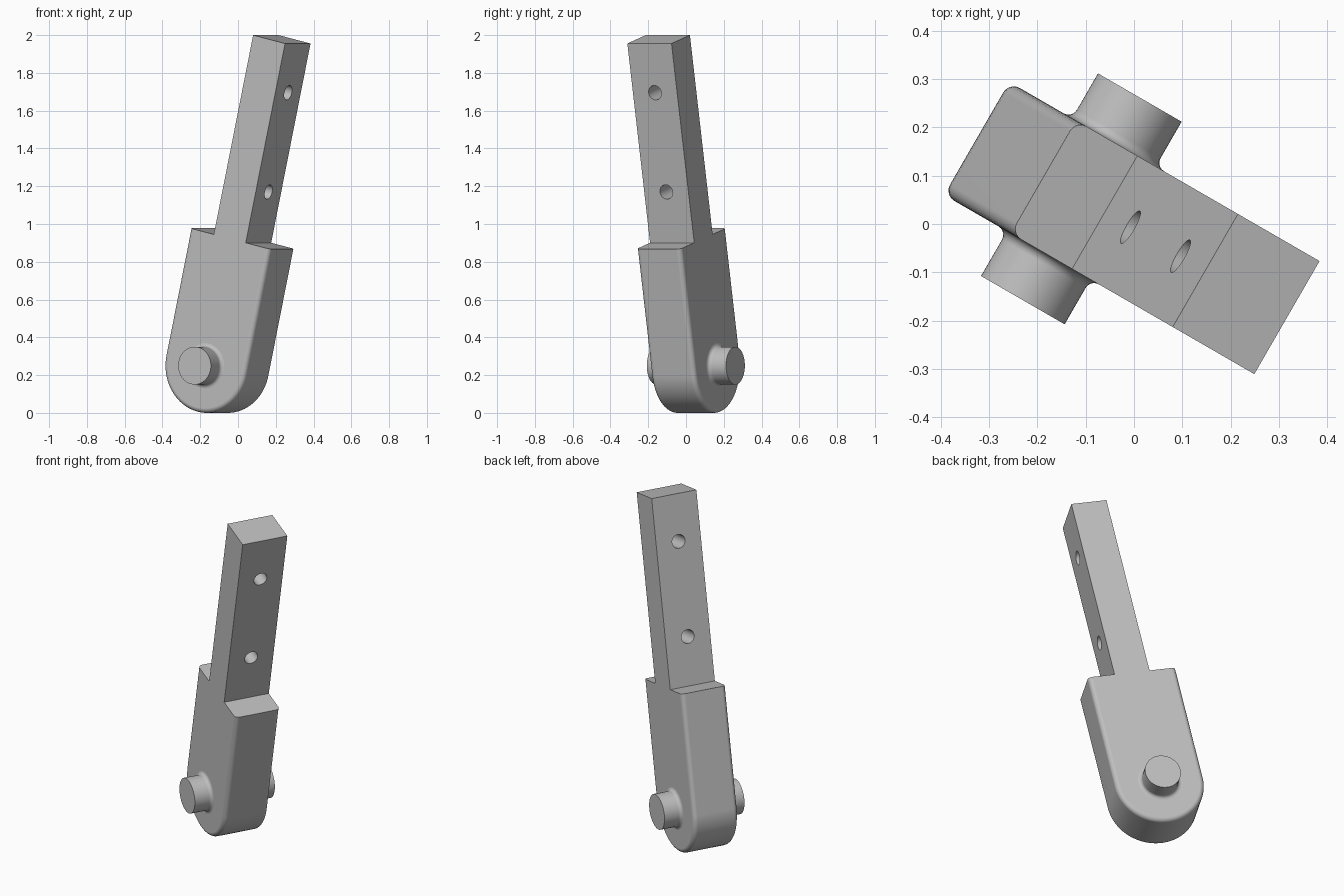
import bpy, bmesh
from math import sin, cos, pi, radians
from mathutils import Matrix

if "Cube" in bpy.data.objects:
    bpy.data.objects.remove(bpy.data.objects["Cube"], do_unlink=True)

# Main sizes, in the part's own frame: origin at the pin, z along the bar
R, SHOULDER, TOP = 0.25, 0.69, 1.772
HALF_BAR, HALF_THICK = 0.1, 0.135
PIN_R, PIN_HALF, FLARE = 0.1, 0.242, 0.02
FRAME = (Matrix.Translation((-0.109, 0.052, 0.25))
         @ Matrix.Rotation(radians(-30), 4, 'Z')
         @ Matrix.Rotation(radians(12.84), 4, 'Y'))

grey = bpy.data.materials.new("plain grey")
grey.use_nodes = True
colour = (0.52, 0.52, 0.52, 1)
grey.diffuse_color = colour
grey.node_tree.nodes["Principled BSDF"].inputs["Base Color"].default_value = colour


def make_object(name, bm):
    bmesh.ops.recalc_face_normals(bm, faces=bm.faces[:])
    mesh = bpy.data.meshes.new(name)
    bm.to_mesh(mesh)
    bm.free()
    mesh.materials.append(grey)
    obj = bpy.data.objects.new(name, mesh)
    bpy.context.collection.objects.link(obj)
    obj.matrix_world = FRAME
    return obj


def activate(obj):
    bpy.ops.object.select_all(action='DESELECT')
    obj.select_set(True)
    bpy.context.view_layer.objects.active = obj


# Lever body: round foot, square shoulders and a narrow bar, extruded
outline = [(HALF_BAR, TOP), (-HALF_BAR, TOP), (-HALF_BAR, SHOULDER), (-R, SHOULDER)]
outline += [(-R * cos(pi * i / 40), -R * sin(pi * i / 40)) for i in range(41)]
outline += [(R, SHOULDER), (HALF_BAR, SHOULDER)]
bm = bmesh.new()
face = bm.faces.new([bm.verts.new((x, -HALF_THICK, z)) for x, z in outline])
ext = bmesh.ops.extrude_face_region(bm, geom=[face])
bmesh.ops.translate(bm, vec=(0, 2 * HALF_THICK, 0),
                    verts=[g for g in ext["geom"] if isinstance(g, bmesh.types.BMVert)])


def is_foot_rim(edge):
    a, b = (v.co for v in edge.verts)
    return (abs(a.y - b.y) < 1e-4 and max(a.z, b.z) < SHOULDER + 1e-4
            and min(a.z, b.z) < SHOULDER - 1e-4)


bmesh.ops.bevel(bm, geom=[e for e in bm.edges if is_foot_rim(e)], offset=0.025,
                offset_type='OFFSET', segments=5, profile=0.5, affect='EDGES')
lever = make_object("lever_body", bm)

# Two holes through the bar
bm = bmesh.new()
for z in (0.966, 1.505):
    bmesh.ops.create_cone(bm, cap_ends=True, segments=32, radius1=0.039, radius2=0.039,
                          depth=0.4, matrix=Matrix.Translation((0, 0, z))
                          @ Matrix.Rotation(pi / 2, 4, 'Y'))
cutter = make_object("hole_cutter", bm)
cutter.hide_render = True
bpy.context.view_layer.update()
activate(lever)
cut = lever.modifiers.new("holes", 'BOOLEAN')
cut.operation, cut.solver, cut.object = 'DIFFERENCE', 'EXACT', cutter
bpy.ops.object.modifier_apply(modifier=cut.name)
bpy.data.objects.remove(cutter, do_unlink=True)

# Pivot pin, turned about y, with a small fillet where it meets the body
half = [(0, PIN_HALF), (PIN_R, PIN_HALF)]
for i in range(6):
    a = pi / 2 * i / 5
    half.append((PIN_R + FLARE * (1 - cos(a)), HALF_THICK + FLARE * (1 - sin(a))))
half.append((PIN_R + FLARE, HALF_THICK - 0.01))
profile = half + [(r, -y) for r, y in reversed(half)]
bm = bmesh.new()
verts = [bm.verts.new((r, y, 0)) for r, y in profile]
edges = [bm.edges.new(pair) for pair in zip(verts, verts[1:])]
bmesh.ops.spin(bm, geom=verts + edges, axis=(0, 1, 0), cent=(0, 0, 0),
               angle=2 * pi, steps=48)
bmesh.ops.remove_doubles(bm, verts=bm.verts[:], dist=1e-5)
pin = make_object("pivot_pin", bm)

# Smooth rounds, crisp corners and flat broad faces
for obj in (lever, pin):
    activate(obj)
    bpy.ops.object.shade_smooth_by_angle(angle=radians(32))
    weighted = obj.modifiers.new("flat_faces", 'WEIGHTED_NORMAL')
    weighted.keep_sharp = True
